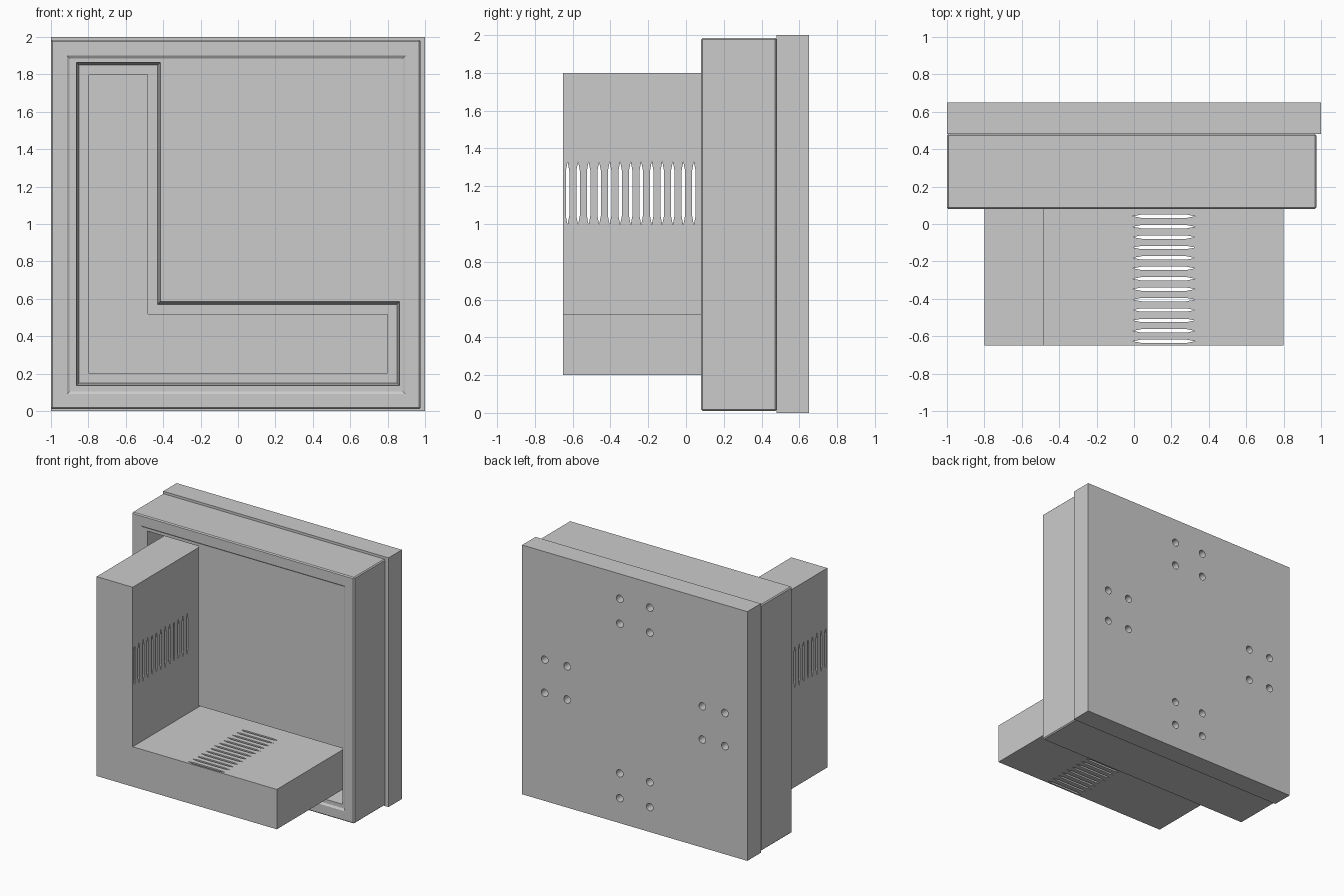
import bpy, bmesh, math

if "Cube" in bpy.data.objects:
    bpy.data.objects.remove(bpy.data.objects["Cube"])


def loft(bm, front, back, y0, y1):
    """Closed solid between two matching x-z outlines (counter-clockwise from the front)."""
    a = [bm.verts.new((x, y0, z)) for x, z in front]
    b = [bm.verts.new((x, y1, z)) for x, z in back]
    n = len(a)
    bm.faces.new(a)
    bm.faces.new(b[::-1])
    for i in range(n):
        j = (i + 1) % n
        bm.faces.new((a[j], a[i], b[i], b[j]))


def finish(name, bm):
    bmesh.ops.recalc_face_normals(bm, faces=bm.faces)
    me = bpy.data.meshes.new(name)
    bm.to_mesh(me)
    bm.free()
    ob = bpy.data.objects.new(name, me)
    bpy.context.collection.objects.link(ob)
    return ob


def solid(name, front, back, y0, y1):
    bm = bmesh.new()
    loft(bm, front, back, y0, y1)
    return finish(name, bm)


def apply_mod(ob, mod):
    bpy.context.view_layer.objects.active = ob
    bpy.ops.object.modifier_apply(modifier=mod.name)


def cut(ob, cutter):
    mod = ob.modifiers.new("cut", 'BOOLEAN')
    mod.operation, mod.solver, mod.object = 'DIFFERENCE', 'EXACT', cutter
    apply_mod(ob, mod)
    bpy.data.objects.remove(cutter)


def rect(x0, x1, z0, z1):
    return [(x0, z0), (x1, z0), (x1, z1), (x0, z1)]


def ell(o=0.0):
    """L outline grown outward by o."""
    return [(-.8 - o, .2 - o), (.8 + o, .2 - o), (.8 + o, .52 + o),
            (-.48 + o, .52 + o), (-.48 + o, 1.8 + o), (-.8 - o, 1.8 + o)]


# Back plate with four groups of four screw holes
plate_outline = rect(-1, 1, 0, 2)
plate = solid("back_plate", plate_outline, plate_outline, .48, .65)
bm = bmesh.new()
for k in range(4):
    c, s = round(math.cos(k * math.pi / 2)), round(math.sin(k * math.pi / 2))
    for u in (-.133, .133):
        for v in (.6, .8):
            hx, hz = u * c - v * s, 1 + u * s + v * c
            ring = [(hx + .03 * math.cos(t * math.pi / 8), hz + .03 * math.sin(t * math.pi / 8))
                    for t in range(16)]
            loft(bm, ring, ring, .57, .7)
cut(plate, finish("hole_cutter", bm))

# Front housing: softened edges, shallow panel step, tapered L-shaped pocket
box_outline = rect(-1, .975, .01, 1.985)
housing = solid("front_housing", box_outline, box_outline, .08, .48)
bev = housing.modifiers.new("bevel", 'BEVEL')
bev.width, bev.segments = .008, 1
apply_mod(housing, bev)
cut(housing, solid("panel_cutter", rect(-.93, .91, .075, 1.915),
                   rect(-.9, .88, .105, 1.885), .07, .09))
cut(housing, solid("pocket_cutter", ell(.066), ell(.05), .07, .28))

# L-shaped block with rows of vent slots through both arms
block = solid("l_block", ell(), ell(), -.65, .3)
bm = bmesh.new()
w = .009
slot = [(0, -.167), (w, -.12), (w, .12), (0, .167), (-w, .12), (-w, -.12)]
for i in range(13):
    y = -.627 + i * .0557
    for upright in (True, False):
        ends = []
        for lo in (True, False):
            if upright:
                d = -.9 if lo else -.4
                ends.append([bm.verts.new((d, y + a, 1.163 + b)) for a, b in slot])
            else:
                d = .1 if lo else .6
                ends.append([bm.verts.new((.16 + b, y + a, d)) for a, b in slot])
        p, q = ends
        bm.faces.new(p)
        bm.faces.new(q[::-1])
        for k in range(6):
            j = (k + 1) % 6
            bm.faces.new((p[j], p[k], q[k], q[j]))
cut(block, finish("slot_cutter", bm))
